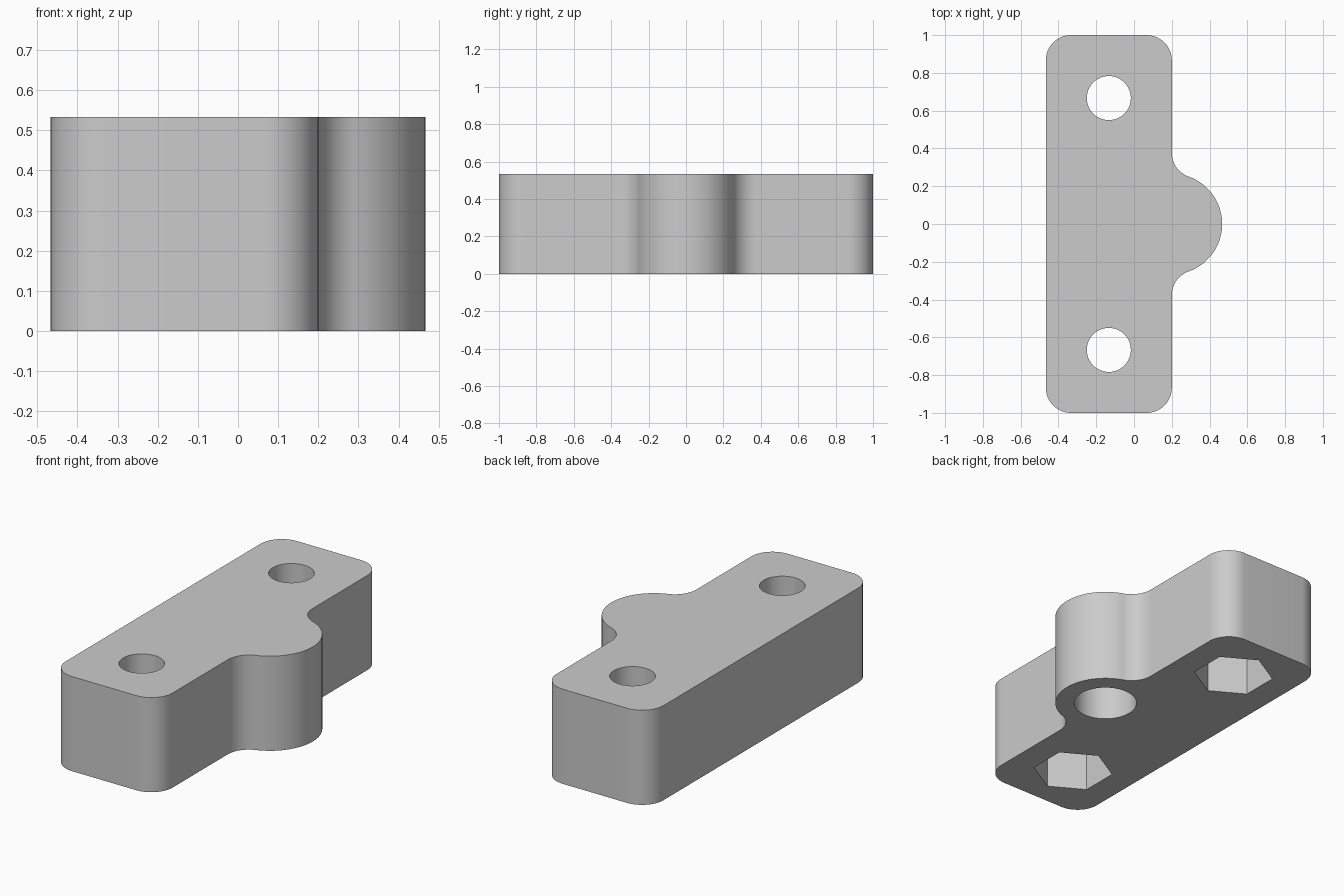
import bpy, bmesh
from math import radians, degrees, cos, sin, acos, sqrt

cube = bpy.data.objects.get("Cube")
if cube:
    bpy.data.objects.remove(cube, do_unlink=True)

MM = 1 / 15                       # one design unit
HEIGHT = 8 * MM
LEFT, RIGHT, END = -7 * MM, 3 * MM, 15 * MM
CORNER = FILLET = 2 * MM
BOSS = 4 * MM

grey = bpy.data.materials.new("plain grey")
grey.use_nodes = True
colour = (0.6, 0.6, 0.6, 1)
grey.diffuse_color = colour
grey.node_tree.nodes["Principled BSDF"].inputs["Base Color"].default_value = colour


def arc(x, y, r, start, end, steps=16):
    angles = [radians(start + (end - start) * i / steps) for i in range(steps + 1)]
    return [(x + r * cos(a), y + r * sin(a)) for a in angles]


def prism(name, outline, bottom, top):
    """Extrude a closed outline between two heights."""
    bm = bmesh.new()
    verts = [bm.verts.new((x, y, bottom)) for x, y in outline]
    bmesh.ops.remove_doubles(bm, verts=verts, dist=1e-5)
    bm.verts.ensure_lookup_table()
    face = bm.faces.new(bm.verts[:])
    result = bmesh.ops.extrude_face_region(bm, geom=[face])
    moved = [v for v in result["geom"] if isinstance(v, bmesh.types.BMVert)]
    bmesh.ops.translate(bm, verts=moved, vec=(0, 0, top - bottom))
    bmesh.ops.recalc_face_normals(bm, faces=bm.faces[:])
    mesh = bpy.data.meshes.new(name)
    bm.to_mesh(mesh)
    bm.free()
    mesh.materials.append(grey)
    obj = bpy.data.objects.new(name, mesh)
    bpy.context.collection.objects.link(obj)
    return obj


def polygon(x, y, r, sides, turn=0):
    return arc(x, y, r, turn, turn + 360, sides)[:-1]


# Mounting block: rounded bar with a round boss blended into one side
blend = degrees(acos(FILLET / (BOSS + FILLET)))
fillet_y = sqrt((BOSS + FILLET) ** 2 - FILLET ** 2)
inner_r, inner_l, inner_y = RIGHT - CORNER, LEFT + CORNER, END - CORNER
outline = (
    arc(inner_r, -inner_y, CORNER, -90, 0)
    + arc(RIGHT + FILLET, -fillet_y, FILLET, 180, 180 - blend)
    + arc(RIGHT, 0, BOSS, -blend, blend, 40)
    + arc(RIGHT + FILLET, fillet_y, FILLET, blend - 180, -180)
    + arc(inner_r, inner_y, CORNER, 0, 90)
    + arc(inner_l, inner_y, CORNER, 90, 180)
    + arc(inner_l, -inner_y, CORNER, 180, 270)
)
block = prism("mounting_block", outline, 0, HEIGHT)

# Blind rod socket under the boss, screw holes and hexagonal nut pockets
cutters = [prism("rod_socket_cutter", polygon(RIGHT, 0, 2.5 * MM, 64), -0.1, 6 * MM)]
for side in (-1, 1):
    x, y = -2 * MM, side * 10 * MM
    cutters.append(prism("screw_hole_cutter", polygon(x, y, 1.75 * MM, 48), -0.1, HEIGHT + 0.1))
    nut_radius = 2.75 * MM / cos(radians(30))
    cutters.append(prism("nut_pocket_cutter", polygon(x, y, nut_radius, 6, 30), -0.1, 4 * MM))

bpy.ops.object.select_all(action="DESELECT")
bpy.context.view_layer.objects.active = block
block.select_set(True)
for cutter in cutters:
    cutter.hide_render = True
    cut = block.modifiers.new("cut", "BOOLEAN")
    cut.operation = "DIFFERENCE"
    cut.solver = "EXACT"
    cut.object = cutter
    bpy.ops.object.modifier_apply(modifier=cut.name)
for cutter in cutters:
    bpy.data.objects.remove(cutter, do_unlink=True)

bpy.ops.object.shade_smooth_by_angle(angle=radians(30))
